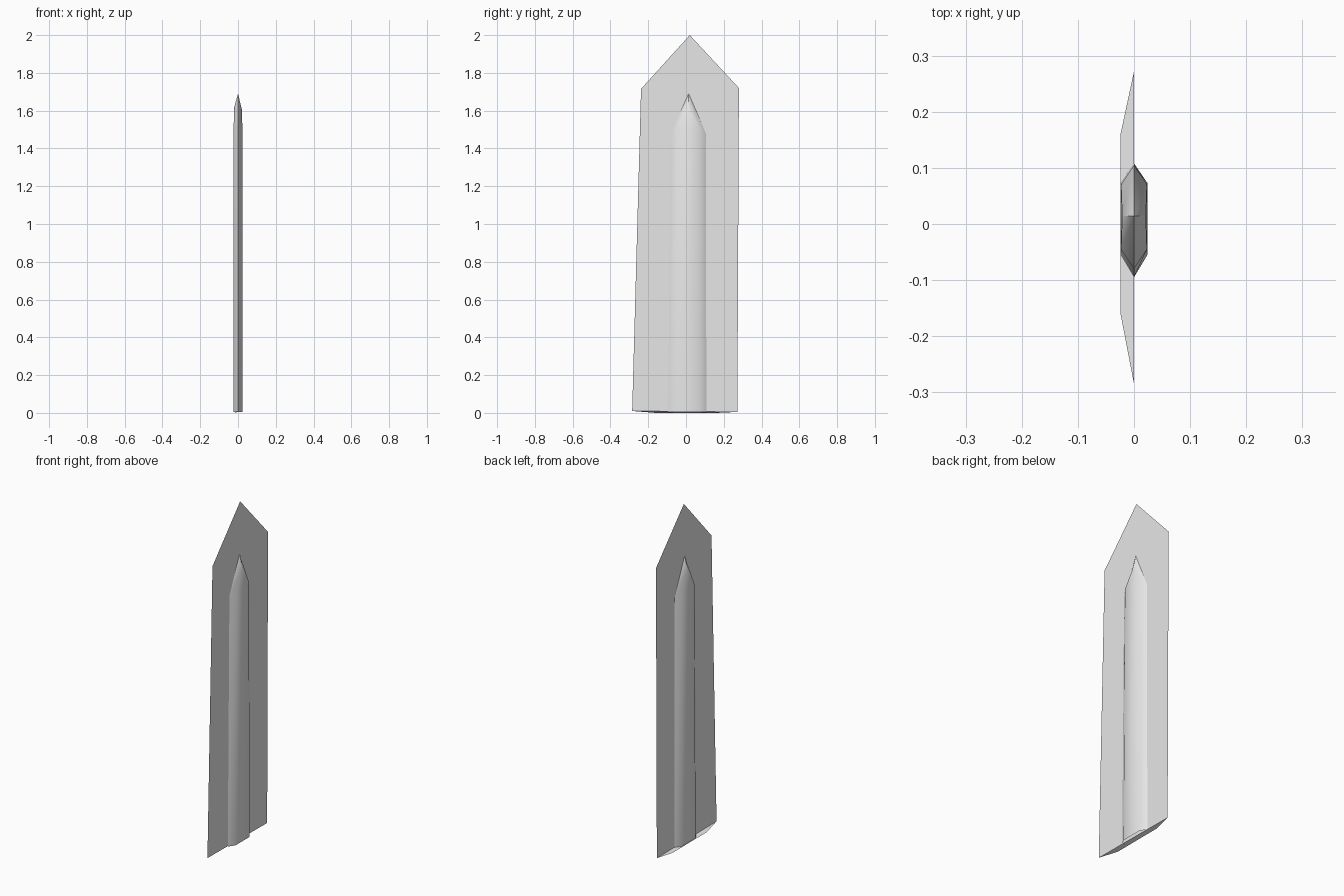
import bpy

cube = bpy.data.objects.get("Cube")
if cube:
    bpy.data.objects.remove(cube, do_unlink=True)

grey = bpy.data.materials.new("light_grey")
grey.use_nodes = True
grey.diffuse_color = (0.8, 0.8, 0.8, 1)
grey.node_tree.nodes["Principled BSDF"].inputs["Base Color"].default_value = (0.8, 0.8, 0.8, 1)


def add_part(name, verts, faces):
    mesh = bpy.data.meshes.new(name)
    mesh.from_pydata(verts, [], faces)
    mesh.materials.append(grey)
    obj = bpy.data.objects.new(name, mesh)
    bpy.context.collection.objects.link(obj)
    return obj


# Thin pointed sheet, standing in the plane x = 0
outline = [(-0.285, 0.01), (0.272, 0.005), (0.28, 1.72), (0.02, 2.0), (-0.238, 1.715)]
add_part("blade_sheet", [(0, y, z) for y, z in outline], [range(5)])

# Shallow plate closing one side of the foot
add_part("base_plate",
         [(0, -0.285, 0.01), (0, 0.272, 0.005), (-0.024, 0.16, 0), (-0.024, -0.16, 0)],
         [range(4)])

# Raised six-sided rib, open at the foot and pointed at the top
def rib_ring(half, front, flat_front, flat_back, back, edge_z, flat_z):
    return [(0, back, edge_z), (-half, flat_back, flat_z), (-half, flat_front, flat_z),
            (0, front, edge_z), (half, flat_front, flat_z), (half, flat_back, flat_z)]


verts = rib_ring(0.024, -0.095, -0.055, 0.073, 0.108, 0.005, 0.005)
verts += rib_ring(0.023, -0.08, -0.045, 0.07, 0.105, 1.48, 1.51)
verts += [(-0.021, 0.014, 1.615), (0.021, 0.014, 1.605), (0, 0.014, 1.69)]
faces = [(i, (i + 1) % 6, (i + 1) % 6 + 6, i + 6) for i in range(6)]

# Each side closes to a ridge point, then to the shared tip
left_ridge, right_ridge, tip = 12, 13, 14
faces += [(7, 8, left_ridge), (10, 11, right_ridge),
          (6, 7, left_ridge, tip), (8, 9, tip, left_ridge),
          (9, 10, right_ridge, tip), (11, 6, tip, right_ridge)]
rib = add_part("central_rib", verts, faces)

bpy.ops.object.select_all(action='DESELECT')
rib.select_set(True)
bpy.context.view_layer.objects.active = rib
bpy.ops.object.shade_smooth_by_angle(angle=0.8)
